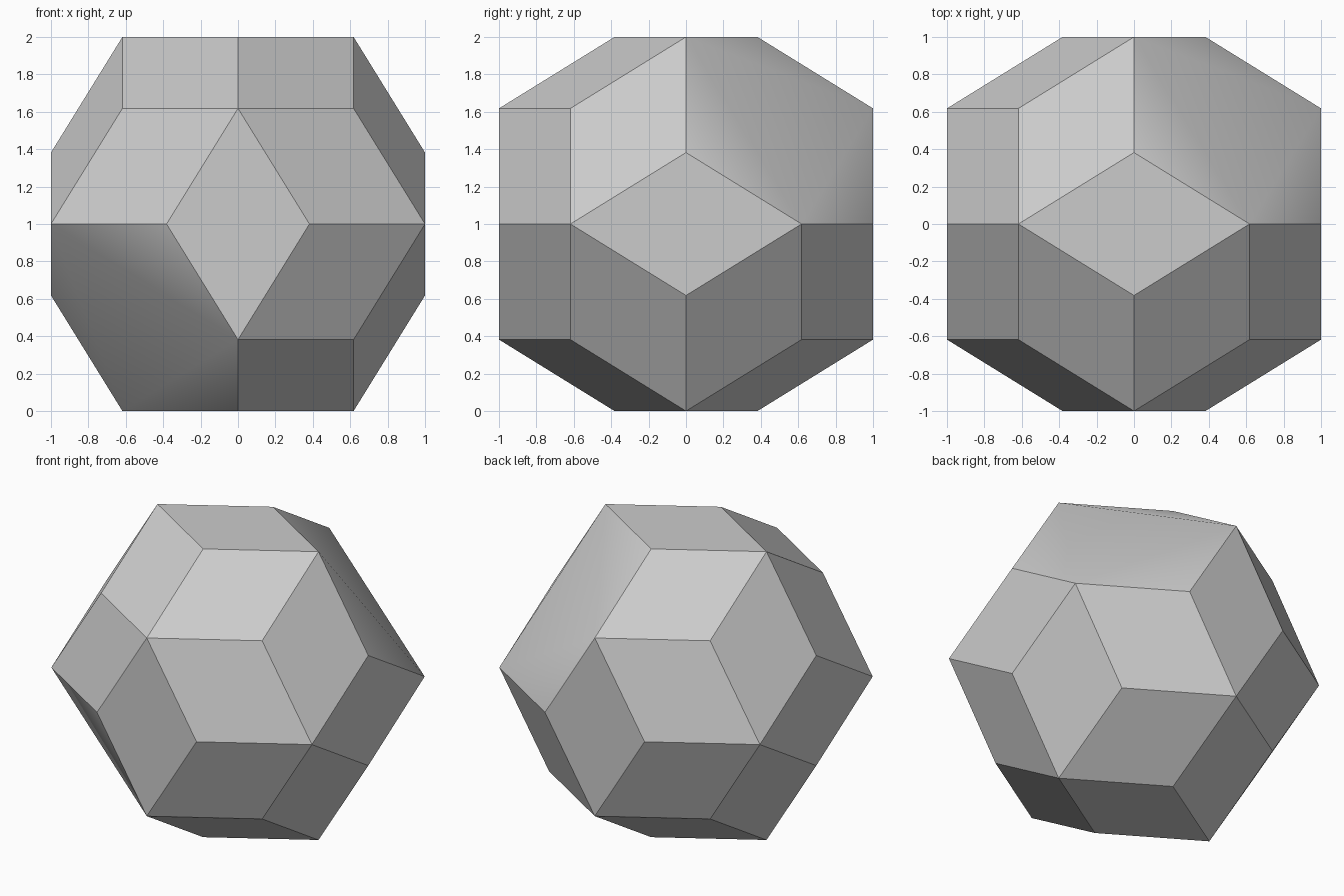
import bpy, bmesh, math
from itertools import product
from mathutils import Vector

if "Cube" in bpy.data.objects:
    bpy.data.objects.remove(bpy.data.objects["Cube"])

A = (math.sqrt(5) - 1) / 2   # 0.618
B = A * A                    # 0.382


def cyclic(x, y, z):
    return [(x, y, z), (z, x, y), (y, z, x)]


# Corner points of a thirty-sided rhombic solid
points = []
for s, t in product((-1, 1), repeat=2):
    points += cyclic(0, s, t * A)    # five-way corners
    points += cyclic(s * B, t, 0)    # three-way corners
for c in product((-A, A), repeat=3):
    if abs(sum(c)) < 3 * A - 0.01:   # two opposite corners are cut off
        points.append(c)

# Wrap the points in a hull and merge coplanar triangles into rhombi
bm = bmesh.new()
for p in points:
    bm.verts.new(Vector(p) + Vector((0, 0, 1)))
bmesh.ops.convex_hull(bm, input=bm.verts)
bmesh.ops.dissolve_limit(bm, angle_limit=math.radians(2), verts=bm.verts, edges=bm.edges)
bmesh.ops.recalc_face_normals(bm, faces=bm.faces)
mesh = bpy.data.meshes.new("rhombic_solid")
bm.to_mesh(mesh)
bm.free()

solid = bpy.data.objects.new("rhombic_solid", mesh)
bpy.context.collection.objects.link(solid)

# One plain grey
grey = bpy.data.materials.new("light_grey")
grey.diffuse_color = (0.6, 0.6, 0.6, 1)
grey.use_nodes = True
grey.node_tree.nodes["Principled BSDF"].inputs["Base Color"].default_value = grey.diffuse_color
mesh.materials.append(grey)

# Rhombus edges stay crisp, the two cut corners blend softly
bpy.context.view_layer.objects.active = solid
solid.select_set(True)
bpy.ops.object.shade_smooth_by_angle(angle=math.radians(30))
